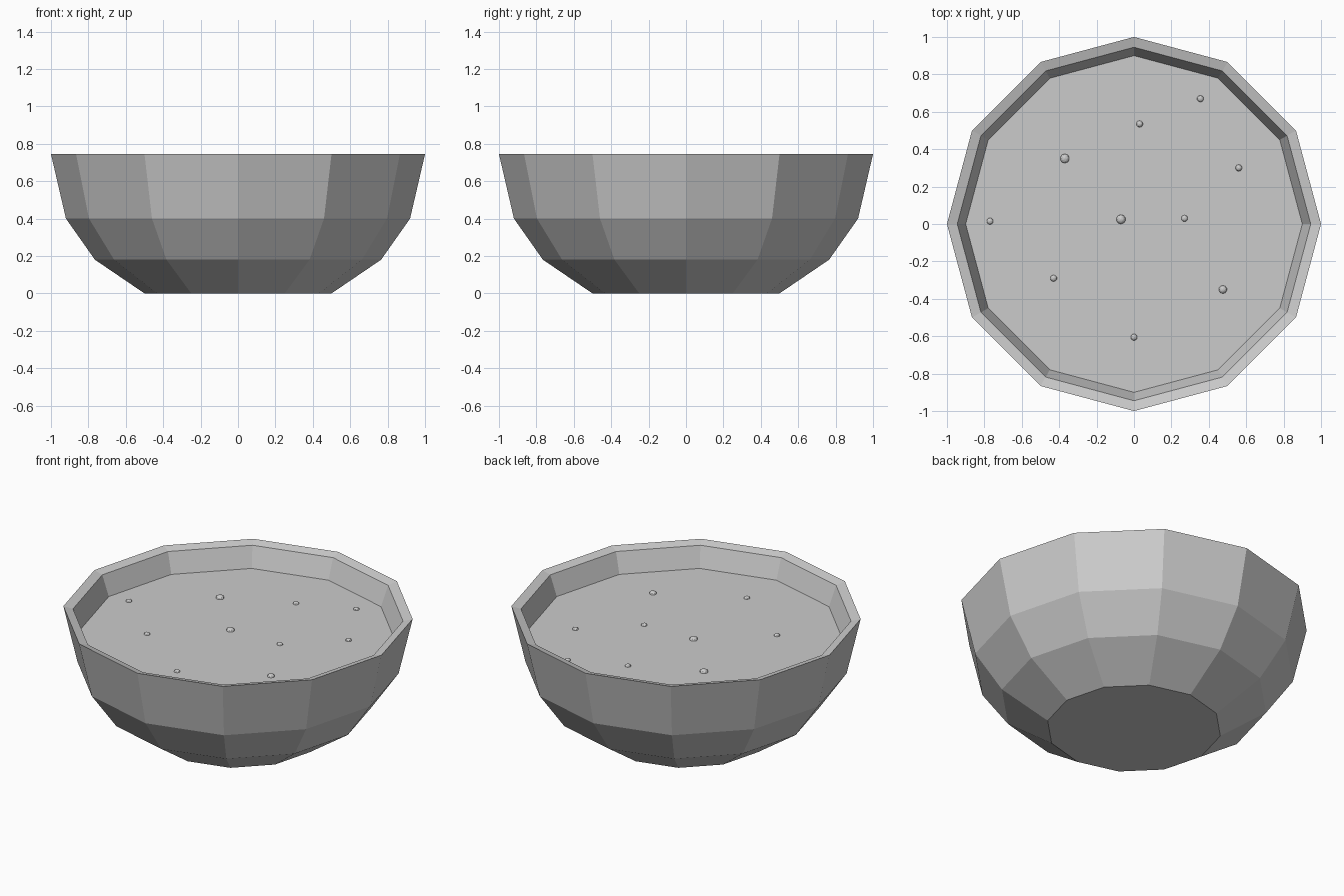
import bpy, bmesh, math
from mathutils import Matrix

cube = bpy.data.objects.get("Cube")
if cube:
    bpy.data.objects.remove(cube, do_unlink=True)

SIDES = 12
SURFACE_Z = 0.605

grey = bpy.data.materials.new("light_grey")
grey.use_nodes = True
grey.diffuse_color = (0.6, 0.6, 0.6, 1)
grey.node_tree.nodes["Principled BSDF"].inputs["Base Color"].default_value = (0.6, 0.6, 0.6, 1)


def finish(name, bm):
    """Turn a bmesh into a flat shaded object."""
    mesh = bpy.data.meshes.new(name)
    bm.to_mesh(mesh)
    bm.free()
    mesh.materials.append(grey)
    obj = bpy.data.objects.new(name, mesh)
    bpy.context.collection.objects.link(obj)
    return obj


def ring(bm, radius, z):
    angles = [2 * math.pi * i / SIDES for i in range(SIDES)]
    return [bm.verts.new((radius * math.cos(a), radius * math.sin(a), z)) for a in angles]


# Bowl: outer wall, sloping rim and inner wall in one profile
profile = [(0.5, 0), (0.765, 0.18), (0.92, 0.4), (1, 0.745),
           (0.945, 0.73), (0.9, SURFACE_Z), (0.85, 0.42), (0.7, 0.22), (0.46, 0.06)]
bm = bmesh.new()
rings = [ring(bm, r, z) for r, z in profile]
for low, high in zip(rings, rings[1:]):
    for i in range(SIDES):
        j = (i + 1) % SIDES
        bm.faces.new((low[i], low[j], high[j], high[i]))
bm.faces.new(rings[0][::-1])
bm.faces.new(rings[-1])
finish("bowl", bm)

# Flat surface of the contents
bm = bmesh.new()
bm.faces.new(ring(bm, 0.9, SURFACE_Z))
finish("contents_surface", bm)

# Small bubbles half sunk in the surface: x, y, radius
bubbles = [(-0.07, 0.025, 0.025), (-0.37, 0.35, 0.025), (0.475, -0.35, 0.022),
           (0.355, 0.67, 0.018), (0.03, 0.535, 0.018), (0.56, 0.3, 0.018),
           (0.27, 0.03, 0.018), (-0.77, 0.015, 0.018), (-0.43, -0.29, 0.018),
           (0, -0.605, 0.018)]
for n, (x, y, r) in enumerate(bubbles, 1):
    bm = bmesh.new()
    place = Matrix.Translation((x, y, SURFACE_Z)) @ Matrix.Diagonal((1, 1, 0.75, 1))
    bmesh.ops.create_icosphere(bm, subdivisions=2, radius=r, matrix=place)
    finish(f"bubble_{n}", bm)
